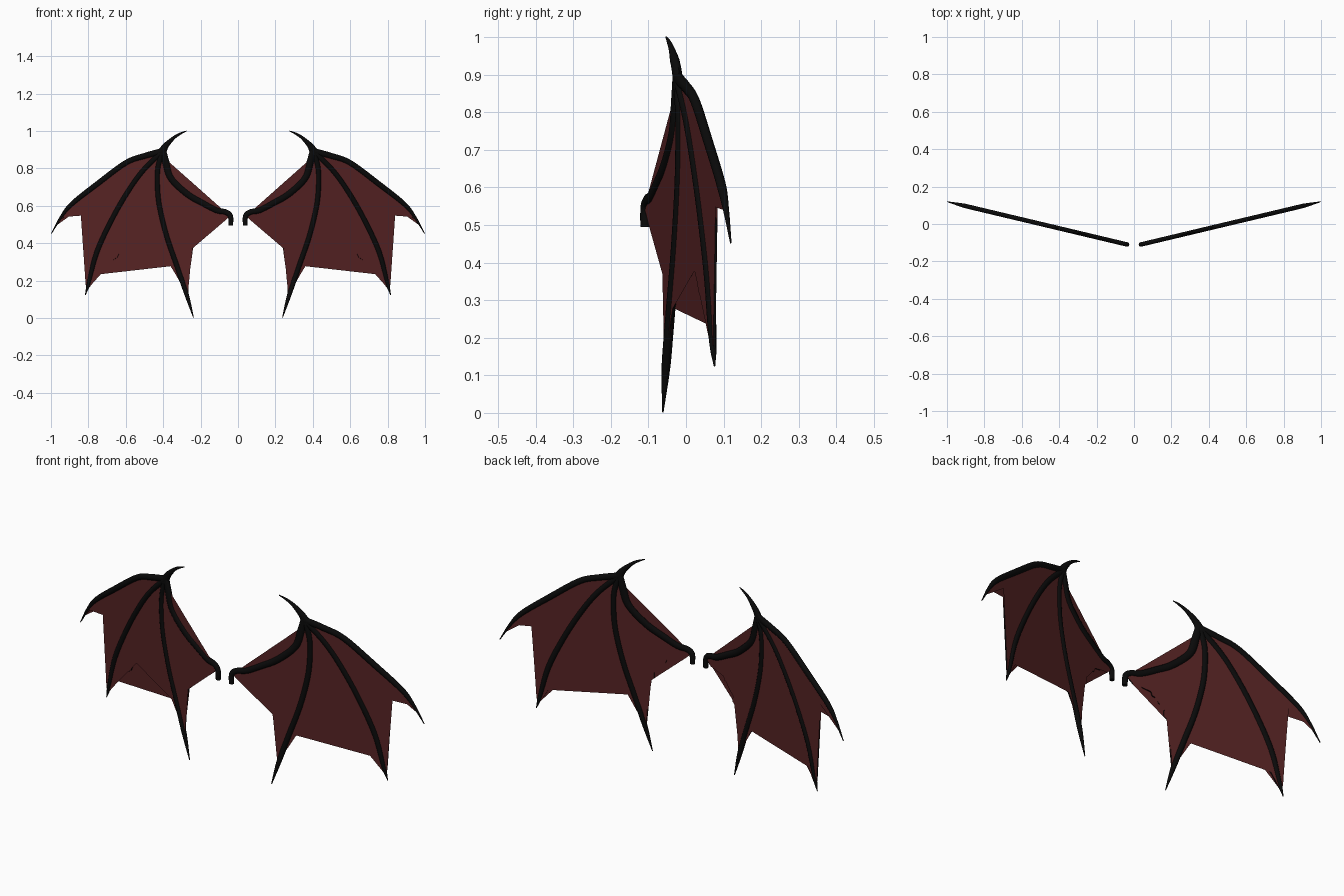
import bpy, bmesh, math
from mathutils import Vector

if "Cube" in bpy.data.objects:
    bpy.data.objects.remove(bpy.data.objects["Cube"])

SLOPE = 0.238                      # each wing is a flat panel swept backwards
ANG = math.atan(SLOPE)


def place(x, z, d=0.0):
    """Wing-plane point (x, z) with offset d along the panel normal."""
    return Vector((x - d * math.sin(ANG), -0.11 + SLOPE * (x - 0.035) + d * math.cos(ANG), z))


def material(name, rgb):
    m = bpy.data.materials.new(name)
    m.diffuse_color = (*rgb, 1)
    m.use_nodes = True
    m.node_tree.nodes["Principled BSDF"].inputs["Base Color"].default_value = m.diffuse_color
    return m


BLACK = material("bone black", (0.003, 0.003, 0.003))
RED = material("membrane dark red", (0.092, 0.0165, 0.017))


def finish(name, bm, mats, smooth):
    bmesh.ops.recalc_face_normals(bm, faces=bm.faces[:])
    me = bpy.data.meshes.new(name)
    bm.to_mesh(me)
    bm.free()
    for m in mats:
        me.materials.append(m)
    ob = bpy.data.objects.new(name, me)
    bpy.context.scene.collection.objects.link(ob)
    ob.modifiers.new("other_wing", 'MIRROR').use_mirror_merge = False
    if smooth:
        for o in bpy.context.selected_objects:
            o.select_set(False)
        ob.select_set(True)
        bpy.context.view_layer.objects.active = ob
        bpy.ops.object.shade_smooth_by_angle(angle=math.radians(50))
    return ob


def spline(pts, steps=5):
    """Catmull-Rom through (x, z, half width) points."""
    p = [Vector(q) for q in pts]
    p = [2 * p[0] - p[1]] + p + [2 * p[-1] - p[-2]]
    out = []
    for i in range(1, len(p) - 2):
        a, b, c, d = p[i - 1:i + 3]
        for s in range(steps):
            t = s / steps
            out.append(0.5 * (2 * b + (c - a) * t + (2 * a - 5 * b + 4 * c - d) * t * t
                              + (3 * b - a - 3 * c + d) * t ** 3))
    return out + [p[-2]]


def bone(name, pts, sides=10):
    """Tapered oval tube swept along a path in the wing plane."""
    path = spline(pts)
    bm = bmesh.new()
    rings = []
    for i, p in enumerate(path):
        t = path[min(i + 1, len(path) - 1)] - path[max(i - 1, 0)]
        n = Vector((-t.y, t.x)).normalized()
        w = max(p.z, 0.0015)
        depth = min(w, 0.0125)
        ring = []
        for k in range(sides):
            a = 2 * math.pi * k / sides
            o = n * (w * math.cos(a))
            ring.append(bm.verts.new(place(p.x + o.x, p.y + o.y, depth * math.sin(a))))
        rings.append(ring)
    for r, s in zip(rings, rings[1:]):
        for k in range(sides):
            j = (k + 1) % sides
            bm.faces.new((r[k], r[j], s[j], s[k]))
    bm.faces.new(rings[0])
    bm.faces.new(rings[-1])
    return finish(name, bm, [BLACK], True)


# Bones: x, z, half width
ARM = [(0.038, 0.495, 0.012), (0.041, 0.545, 0.014), (0.066, 0.566, 0.015), (0.115, 0.576, 0.016),
       (0.19, 0.615, 0.017), (0.27, 0.662, 0.018), (0.357, 0.745, 0.018), (0.385, 0.83, 0.019),
       (0.402, 0.902, 0.016)]
LEADING = [(0.395, 0.893, 0.018), (0.50, 0.866, 0.016), (0.60, 0.829, 0.015), (0.75, 0.718, 0.015),
           (0.885, 0.612, 0.013), (0.945, 0.54, 0.008), (0.998, 0.452, 0.002)]
bone("arm_bone", ARM)
bone("leading_finger", LEADING)
bone("inner_finger", [(0.405, 0.89, 0.015), (0.428, 0.80, 0.014), (0.43, 0.70, 0.014),
                      (0.418, 0.59, 0.014), (0.38, 0.435, 0.014), (0.325, 0.275, 0.014),
                      (0.276, 0.13, 0.012), (0.238, 0.002, 0.002)])
bone("outer_finger", [(0.405, 0.89, 0.015), (0.51, 0.785, 0.014), (0.595, 0.665, 0.014),
                      (0.68, 0.515, 0.014), (0.755, 0.35, 0.014), (0.797, 0.19, 0.010),
                      (0.816, 0.124, 0.002)])
bone("thumb_claw", [(0.408, 0.885, 0.024), (0.385, 0.922, 0.016), (0.345, 0.962, 0.009),
                    (0.31, 0.985, 0.006), (0.275, 1.0, 0.002)])

# Membrane: bone line on top, ragged trailing edge below
TORN = [(0.975, 0.492), (0.93, 0.54), (0.865, 0.585), (0.842, 0.607), (0.82, 0.604), (0.815, 0.585),
        (0.829, 0.568), (0.822, 0.552), (0.806, 0.55), (0.806, 0.525), (0.832, 0.512), (0.826, 0.365),
        (0.814, 0.18), (0.806, 0.15), (0.79, 0.17), (0.755, 0.232), (0.71, 0.28), (0.645, 0.325),
        (0.632, 0.355), (0.605, 0.378), (0.575, 0.385), (0.552, 0.364), (0.52, 0.376), (0.465, 0.37),
        (0.445, 0.345), (0.42, 0.338), (0.36, 0.277), (0.315, 0.215), (0.275, 0.13), (0.267, 0.13),
        (0.262, 0.25), (0.245, 0.37), (0.228, 0.385), (0.232, 0.435), (0.203, 0.445), (0.198, 0.468),
        (0.172, 0.475), (0.165, 0.495), (0.125, 0.505), (0.108, 0.525), (0.075, 0.515), (0.05, 0.54)]
top = [(p.x, p.y) for p in spline(ARM[2:], 3) + spline(LEADING[1:-1], 3)]
outline = top + TORN
bm = bmesh.new()
front = [bm.verts.new(place(x, z, -0.003)) for x, z in outline]
back = [bm.verts.new(place(x, z, 0.003)) for x, z in outline]
sheets = [bm.faces.new(front), bm.faces.new(back[::-1])]
for i in range(len(outline)):
    j = (i + 1) % len(outline)
    bm.faces.new((front[i], front[j], back[j], back[i])).material_index = 1   # dark rim
bmesh.ops.triangulate(bm, faces=sheets, ngon_method='EAR_CLIP')
finish("wing_membrane", bm, [RED, BLACK], False)
